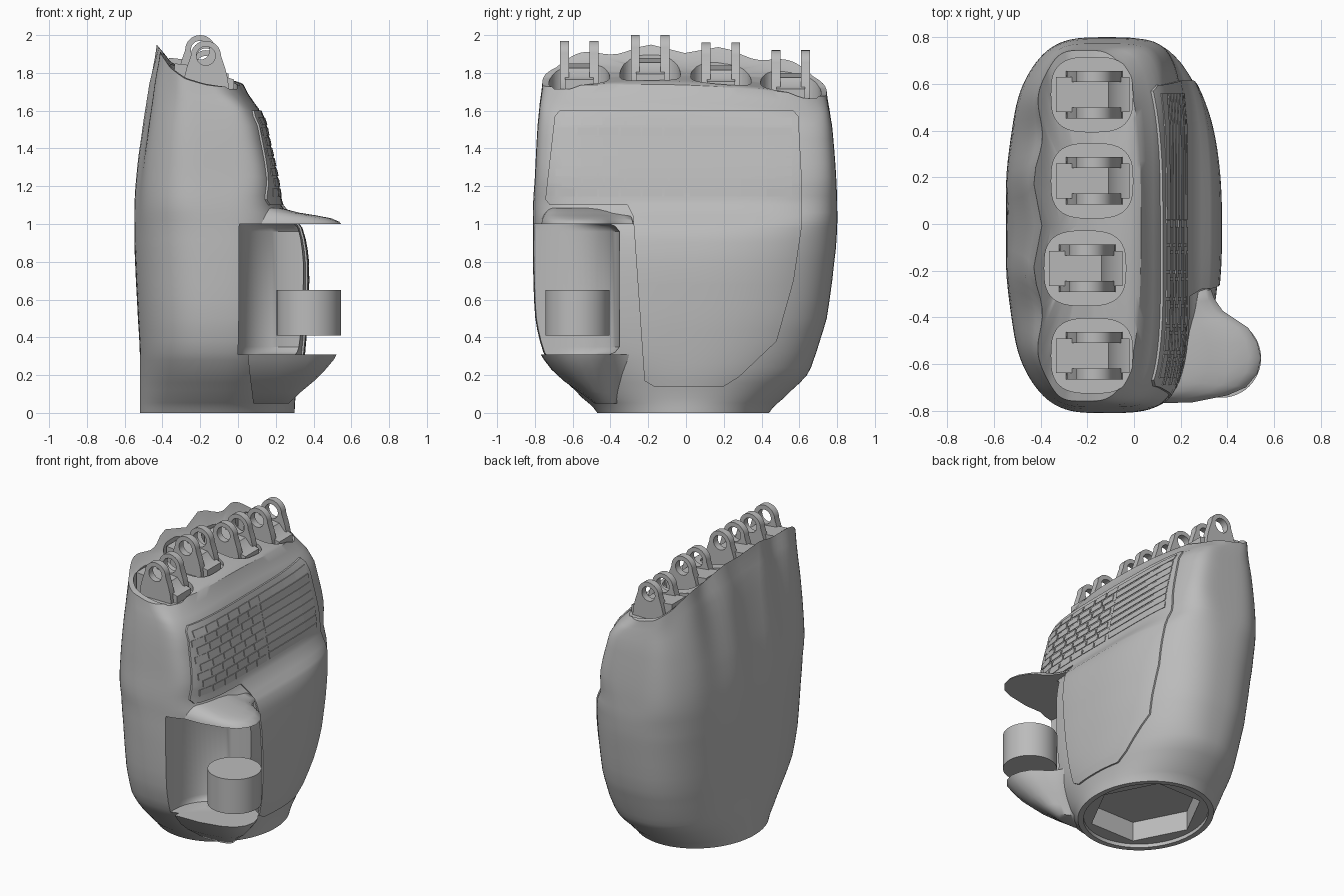
import bpy, bmesh, math
from mathutils import Vector
from mathutils.bvhtree import BVHTree

cube = bpy.data.objects.get("Cube")
if cube:
    bpy.data.objects.remove(cube, do_unlink=True)

grey = bpy.data.materials.new("matte grey")
grey.use_nodes = True
grey.diffuse_color = (0.5, 0.5, 0.5, 1)
grey.node_tree.nodes["Principled BSDF"].inputs["Base Color"].default_value = (0.5, 0.5, 0.5, 1)


def smooth(ob, angle):
    bpy.ops.object.select_all(action='DESELECT')
    ob.select_set(True)
    bpy.context.view_layer.objects.active = ob
    bpy.ops.object.shade_smooth_by_angle(angle=math.radians(angle))


def finish(name, bm, angle=35):
    bmesh.ops.recalc_face_normals(bm, faces=bm.faces)
    mesh = bpy.data.meshes.new(name)
    bm.to_mesh(mesh)
    bm.free()
    mesh.materials.append(grey)
    ob = bpy.data.objects.new(name, mesh)
    bpy.context.collection.objects.link(ob)
    smooth(ob, angle)
    return ob


def loft(rings):
    """Skin a list of closed point rings and cap both ends."""
    bm = bmesh.new()
    vs = [[bm.verts.new(p) for p in r] for r in rings]
    n = len(vs[0])
    for a, b in zip(vs, vs[1:]):
        for i in range(n):
            bm.faces.new((a[i], a[(i + 1) % n], b[(i + 1) % n], b[i]))
    bm.faces.new(vs[0])
    bm.faces.new(vs[-1])
    return bm


def power(v, n):
    return math.copysign(abs(v) ** (2 / n), v)


def oval(cx, cy, rx, ry, z, n=2.0, count=48):
    angles = [2 * math.pi * i / count for i in range(count)]
    return [(cx + rx * power(math.cos(a), n), cy + ry * power(math.sin(a), n), z) for a in angles]


def lerp_table(table, t):
    if t <= table[0][0]:
        return table[0][1]
    for (a, u), (b, v) in zip(table, table[1:]):
        if t <= b:
            return u + (v - u) * (t - a) / (b - a)
    return table[-1][1]


# ---- palm body: z, back x, palm x, front y, rear y, palm and back squareness
LEVELS = [(0, -.52, .30, -.47, .44, 2, 2), (.08, -.52, .305, -.55, .52, 2.1, 2.1),
          (.2, -.52, .33, -.67, .64, 2.2, 2.3), (.32, -.52, .345, -.755, .69, 2.4, 2.5),
          (.5, -.53, .36, -.798, .745, 2.5, 2.6), (.8, -.545, .365, -.81, .785, 2.6, 2.7),
          (.98, -.55, .33, -.81, .80, 3, 2.8), (1.1, -.55, .23, -.81, .80, 4.5, 2.8),
          (1.25, -.54, .2, -.80, .795, 6, 2.9), (1.45, -.515, .155, -.79, .78, 6, 3),
          (1.75, -.47, .11, -.775, .76, 5, 3.3), (1.95, -.43, .03, -.76, .745, 3, 4)]
RIM = [(-.43, 1.95), (-.36, 1.865), (-.28, 1.815), (-.18, 1.785), (0, 1.755), (.1, 1.70)]
# knuckle centre y, hinge x and hinge top
FINGERS = [(-.565, -.17, 1.97), (-.19, -.2, 2.0), (.185, -.17, 1.96), (.555, -.17, 1.92)]


def rim_height(x, y):
    return lerp_table(RIM, x) - .07 * ((y + .15) / .75) ** 2


def spline(i, t):
    p = [LEVELS[max(0, min(len(LEVELS) - 1, i + k))] for k in (-1, 0, 1, 2)]
    out = []
    for a, b, c, d in zip(*p):
        out.append(b + .5 * t * (c - a + t * (2 * a - 5 * b + 4 * c - d + t * (3 * (b - c) + d - a))))
    out[0] = p[1][0] + (p[2][0] - p[1][0]) * t
    return out


def body_ring(z, x0, x1, y0, y1, n_palm, n_back):
    pts = []
    for i in range(112):
        a = 2 * math.pi * i / 112
        c, s = math.cos(a), math.sin(a)
        n = n_palm if c > 0 else n_back
        x = (x0 + x1) / 2 + (x1 - x0) / 2 * power(c, n)
        y = (y0 + y1) / 2 + (y1 - y0) / 2 * power(s, n)
        # valleys between the knuckles on the back
        valley = .5 - .5 * math.cos(2 * math.pi * (y + .19) / .375)
        x += .035 * valley * max(0, -c) * max(0, (z - .9) / 1.05)
        lift = (z - 1.5) * (rim_height(x, y) - 1.5) / .45
        pts.append((x, y, 1.5 + lift if z > 1.5 else z))
    return pts


rings = [body_ring(*spline(i, t / 3)) for i in range(len(LEVELS) - 1) for t in range(3)]
rings.append(body_ring(*LEVELS[-1]))
top = rings[-1]
for s in (.93, .8, .6, .4, .2, .04):
    ring = [(-.2 + (x + .2) * s, y * s) for x, y, z in top]
    rings.append([(x, y, rim_height(x, y)) for x, y in ring])
bm = loft(rings)
bmesh.ops.recalc_face_normals(bm, faces=bm.faces)
tree = BVHTree.FromBMesh(bm)
palm = finish("palm_body", bm)


def cut(target, bm):
    cutter = finish("cutter", bm)
    cutter.hide_render = True
    mod = target.modifiers.new("cut", 'BOOLEAN')
    mod.operation, mod.solver, mod.object = 'DIFFERENCE', 'EXACT', cutter
    bpy.context.view_layer.objects.active = target
    bpy.ops.object.modifier_apply(modifier=mod.name)
    bpy.data.objects.remove(cutter, do_unlink=True)


# Thumb opening with rounded inner corners, wrist socket and knuckle sockets
OPENING = [(.31, .32), (.322, .348), (.35, .37), (.96, .37), (.988, .348), (1.0, .32)]
cut(palm, loft([oval(.375, -.72, .375, ry, z, 2.3, 64) for z, ry in OPENING]))
cut(palm, loft([oval(-.11, -.015, .375, .42, z) for z in (-.1, .025)]))
cut(palm, loft([oval(-.11, -.015, .34, .38, z, 2, 6) for z in (-.1, .16)]))
for y, x, h in FINGERS:
    cut(palm, loft([oval(x - .01, y, .175, .16, z, 3) for z in (h - .255, 2.2)]))
smooth(palm, 32)

# ---- thumb guards above and below the opening
GUARD = [(.05, -.26), (.33, -.28), (.345, -.32), (.38, -.372), (.43, -.405), (.49, -.445), (.53, -.51),
         (.545, -.575), (.53, -.64), (.48, -.70), (.40, -.735), (.25, -.765), (.05, -.77)]


def guard(name, ax, ay, reach, steps):
    """Each step is a height with its x and y scale about the anchor."""
    finish(name, loft([[(ax + (x - ax) * sx * reach, ay + (y - ay) * sy, z) for x, y in GUARD]
                       for z, sx, sy in steps]), 60)


guard("upper_thumb_guard", .12, -.53, 1,
      [(1.0, 1, 1), (1.012, .98, .99), (1.03, .88, .97), (1.045, .7, .94), (1.06, .48, .9), (1.085, .25, .8)])
guard("lower_thumb_guard", .1, -.39, .95,
      [(.31, 1, 1), (.28, .96, .95), (.23, .86, .85), (.17, .72, .68), (.11, .55, .46), (.05, .4, .25)])

# ---- thumb pin
finish("thumb_pin", loft([oval(.375, -.575, .17, .17, z) for z in (.41, .65)]))


# ---- palm pad following the body surface: a tall main panel and a side wing
def surface_x(y, z):
    return tree.ray_cast(Vector((2, y, z)), Vector((-1, 0, 0)))[0].x


MAIN_LEFT = [(.14, -.17), (.17, -.22), (.9, -.27), (1.04, -.28), (1.1, -.31)]
WING_LEFT = [(1.1, -.72), (1.13, -.745), (1.57, -.695), (1.6, -.67)]
WING_RIGHT = [(1.1, -.31)]
RIGHT = [(.14, .2), (.19, .28), (.38, .48), (.7, .57), (1.0, .615), (1.2, .615), (1.57, .595), (1.6, .57)]
heights = sorted({z for z, y in MAIN_LEFT + WING_LEFT + RIGHT} | {.2 + k * .06 for k in range(23)})


def panel(bm, left, right, rows, cols):
    grid = []
    for z in rows:
        a, b = lerp_table(left, z), lerp_table(right, z)
        ys = [a + (b - a) * k / cols for k in range(cols + 1)]
        grid.append([bm.verts.new((surface_x(y, z) + .011, y, z)) for y in ys])
    for r, s in zip(grid, grid[1:]):
        for k in range(cols):
            bm.faces.new((r[k], r[k + 1], s[k + 1], s[k]))


bm = bmesh.new()
panel(bm, MAIN_LEFT, RIGHT, heights, 30)
panel(bm, WING_LEFT, WING_RIGHT, [z for z in heights if z >= 1.1], 16)
bmesh.ops.remove_doubles(bm, verts=bm.verts, dist=.0005)
border = [e for e in bm.edges if e.is_boundary]
for v in bmesh.ops.extrude_edge_only(bm, edges=border)["geom"]:
    if isinstance(v, bmesh.types.BMVert):
        v.co.x -= .03
finish("palm_pad", bm, 45)


# ---- grip ribs: long at the rear, short staggered bricks at the front
def bar(bm, y0, y1, z0, z1):
    low, high = [[bm.verts.new((surface_x(y, z) + lift, y, z))
                  for y, z in ((y0, z0), (y1, z0), (y1, z1), (y0, z1))] for lift in (.005, .0155)]
    bm.faces.new(high)
    for i in range(4):
        j = (i + 1) % 4
        bm.faces.new((low[i], low[j], high[j], high[i]))


bm = bmesh.new()
for row in range(8):
    z = 1.145 + row * .054
    for k in range(4):
        bar(bm, .02 + k * .135, .155 + k * .135, z, z + .042)
    for k in range(6):
        y = -.69 + k * .115 + (row % 2) * .03
        bar(bm, y, y + .103, z, z + .042)
finish("grip_ribs", bm)


# ---- knuckle hinges: a stepped block between two pierced lugs
def lug(bm, y0, y1, cx, h):
    loops = []
    for y in (y0, y1):
        outer, inner = [], []
        for i in range(32):
            a = 2 * math.pi * i / 32
            c, s = math.cos(a), math.sin(a)
            if s >= 0:
                x, z = .08 * c, .08 * s
            else:
                x, z = c * (.08 + .12 * -s), -min(.2, .32 * -s)
            outer.append(bm.verts.new((cx + x, y, h - .08 + z)))
            inner.append(bm.verts.new((cx + .05 * c, y, h - .08 + .05 * s)))
        loops += [outer, inner]
    o0, i0, o1, i1 = loops
    for a, b in ((o0, i0), (i0, i1), (i1, o1), (o1, o0)):
        for i in range(32):
            j = (i + 1) % 32
            bm.faces.new((a[i], a[j], b[j], b[i]))


# offset from the hinge axis and depth below the hinge top
BLOCK = [(-.165, .3), (-.165, .12), (.06, .145), (.1, .19), (.15, .205), (.15, .3)]
for number, (y, x, h) in enumerate(FINGERS, 1):
    bm = bmesh.new()
    for side in (-1, 1):
        lug(bm, y + side * .055, y + side * .102, x, h)
    finish(f"hinge_lugs_{number}", bm)
    finish(f"hinge_block_{number}",
           loft([[(x + dx, y + w, h - d) for dx, d in BLOCK] for w in (-.075, .075)]))
